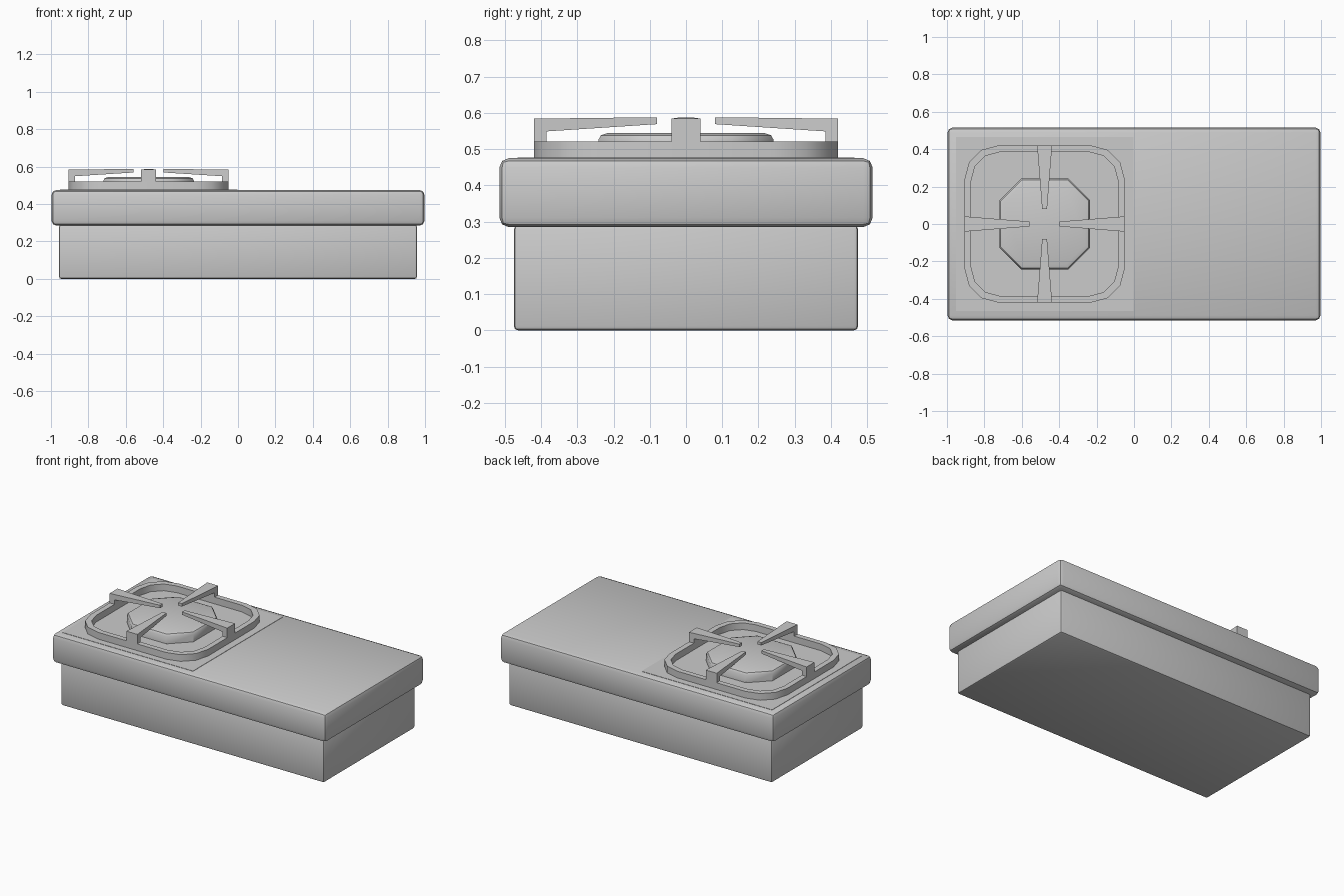
import bpy, bmesh
from math import radians, sin, cos, pi
from mathutils import Matrix

if "Cube" in bpy.data.objects:
    bpy.data.objects.remove(bpy.data.objects["Cube"])

CX = -0.478  # burner centre


def finish(bm, name, angle=35):
    bmesh.ops.recalc_face_normals(bm, faces=bm.faces)
    me = bpy.data.meshes.new(name)
    bm.to_mesh(me)
    bm.free()
    ob = bpy.data.objects.new(name, me)
    bpy.context.collection.objects.link(ob)
    bpy.context.view_layer.objects.active = ob
    bpy.ops.object.select_all(action='DESELECT')
    ob.select_set(True)
    bpy.ops.object.shade_smooth_by_angle(angle=radians(angle))
    return ob


def box(name, size, z0, bevel, segments=2, x=0):
    bm = bmesh.new()
    bmesh.ops.create_cube(bm, size=1)
    bmesh.ops.scale(bm, vec=size, verts=bm.verts)
    bmesh.ops.translate(bm, vec=(x, 0, z0 + size[2] / 2), verts=bm.verts)
    if bevel:
        bmesh.ops.bevel(bm, geom=bm.edges[:], offset=bevel, segments=segments,
                        profile=0.5, affect='EDGES')
    return finish(bm, name)


def rounded_square(hx, hy, r, seg):
    pts = []
    for q, (sx, sy) in enumerate([(1, 1), (-1, 1), (-1, -1), (1, -1)]):
        for i in range(seg + 1):
            a = q * pi / 2 + i / seg * pi / 2
            pts.append((CX + sx * (hx - r) + r * cos(a), sy * (hy - r) + r * sin(a)))
    return pts


def loft(bm, loops, closed=False):
    """Bridge successive (points, z) loops; returns the vertex loops."""
    rows = [[bm.verts.new((x, y, z)) for x, y in pts] for pts, z in loops]
    n = len(rows[0])
    pairs = list(zip(rows, rows[1:])) + ([(rows[-1], rows[0])] if closed else [])
    for a, b in pairs:
        for i in range(n):
            j = (i + 1) % n
            bm.faces.new((a[i], a[j], b[j], b[i]))
    return rows


# Cabinet body, overhanging worktop and thin hob plate
box("cabinet_body", (1.914, 0.95, 0.29), 0, 0.012)
box("worktop", (1.994, 1.03, 0.19), 0.285, 0.026)
box("hob_plate", (0.95, 0.93, 0.012), 0.465, 0, x=-0.477)

# Grate ring
outer = rounded_square(0.428, 0.42, 0.18, 3)
inner = rounded_square(0.393, 0.385, 0.155, 3)
bm = bmesh.new()
loft(bm, [(outer, 0.47), (outer, 0.521), (inner, 0.521), (inner, 0.47)], closed=True)
finish(bm, "grate_ring", 32)

# Burner cap: chamfered square with a softened rim
bm = bmesh.new()
rows = loft(bm, [(rounded_square(h, h, c, 1), z) for h, c, z in
                 [(0.242, 0.115, 0.47), (0.242, 0.115, 0.525),
                  (0.235, 0.112, 0.538), (0.217, 0.104, 0.544)]])
bm.faces.new(rows[-1])
bm.faces.new(rows[0])
finish(bm, "burner_cap", 40)

# Four tapering pan supports, each an L profile with a leg on the ring
for k, side in enumerate(["right", "back", "left", "front"]):
    R = 0.428 if k % 2 == 0 else 0.42
    profile = [(R, 0.475), (R, 0.584), (R - 0.035, 0.5845), (0.08, 0.588),
               (0.08, 0.569), (R - 0.035, 0.549), (R - 0.035, 0.475)]
    bm = bmesh.new()
    rings = []
    for s in (-1, 1):
        rings.append([bm.verts.new((d, s * (0.013 + 0.027 * (d - 0.08) / 0.34), z))
                      for d, z in profile])
    a, b = rings
    n = len(profile)
    for i in range(n):
        j = (i + 1) % n
        bm.faces.new((a[i], a[j], b[j], b[i]))
    for r in rings:
        bm.faces.new((r[0], r[1], r[2], r[5], r[6]))
        bm.faces.new((r[2], r[3], r[4], r[5]))
    bmesh.ops.transform(bm, verts=bm.verts,
                        matrix=Matrix.Translation((CX, 0, 0)) @ Matrix.Rotation(k * pi / 2, 4, 'Z'))
    finish(bm, "pan_support_" + side, 20)
